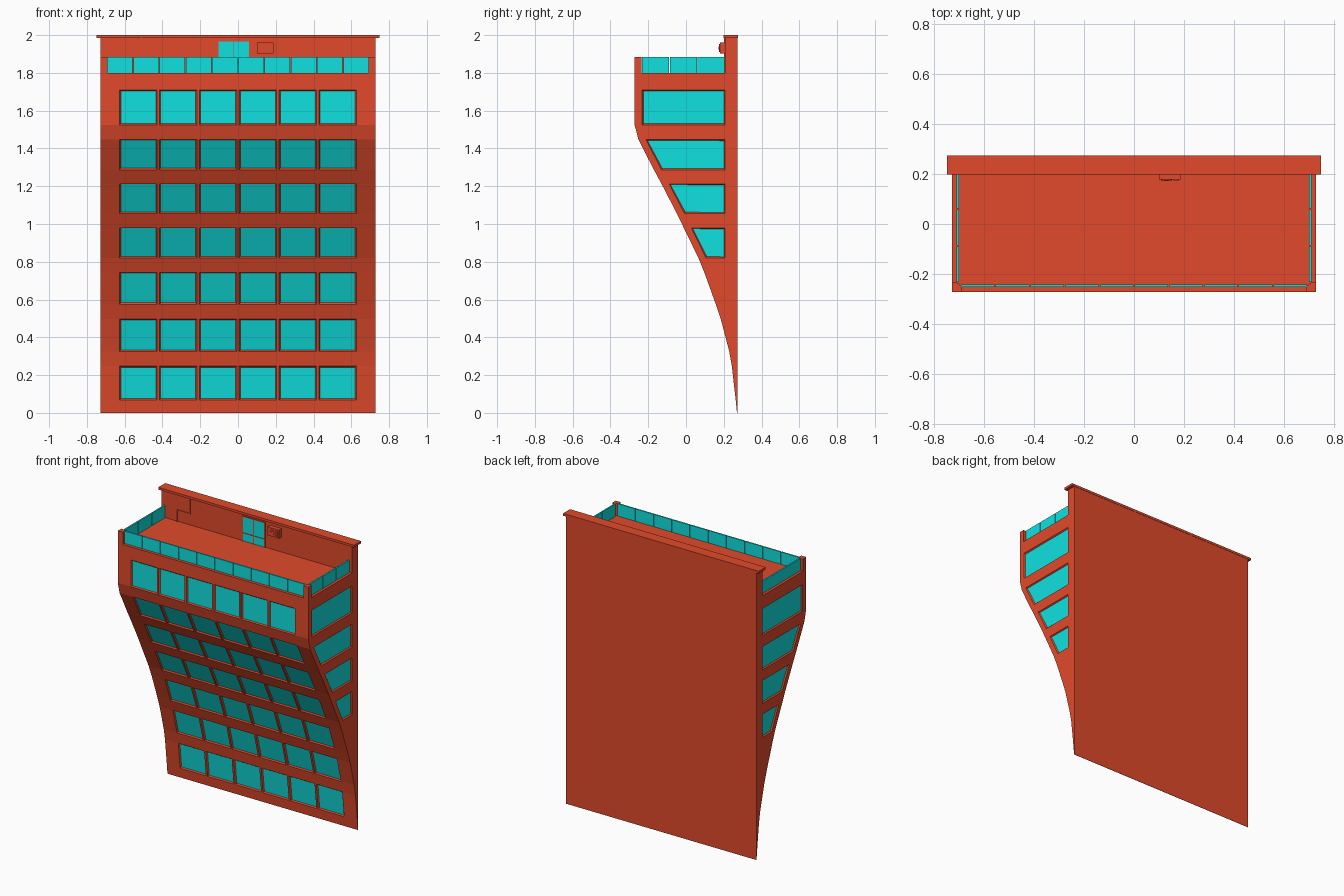
import bpy, bmesh, math
from mathutils import Matrix

if "Cube" in bpy.data.objects:
    bpy.data.objects.remove(bpy.data.objects["Cube"])


def material(name, col):
    m = bpy.data.materials.new(name)
    m.diffuse_color = (*col, 1)
    m.use_nodes = True
    m.node_tree.nodes["Principled BSDF"].inputs["Base Color"].default_value = m.diffuse_color
    return m


RED = material("red_wall", (0.75, 0.068, 0.024))
GLASS = material("cyan_glass", (0.005, 0.75, 0.74))


def finish(name, bm, mat):
    me = bpy.data.meshes.new(name)
    bm.to_mesh(me)
    bm.free()
    me.materials.append(mat)
    ob = bpy.data.objects.new(name, me)
    bpy.context.collection.objects.link(ob)
    return ob


def add_box(bm, x0, x1, y0, y1, z0, z1):
    m = Matrix.Translation(((x0 + x1) / 2, (y0 + y1) / 2, (z0 + z1) / 2))
    m = m @ Matrix.Diagonal((x1 - x0, y1 - y0, z1 - z0, 1))
    bmesh.ops.create_cube(bm, size=1, matrix=m)


def boxes(name, mat, *dims):
    bm = bmesh.new()
    for d in dims:
        add_box(bm, *d)
    return finish(name, bm, mat)


def quad(bm, *pts):
    return bm.faces.new([bm.verts.new(p) for p in pts])


W, BACK, WALL, ROOF = 0.728, 0.272, 0.207, 1.80

# Overhanging front profile (y, z): every odd band carries a window row
profile = [(.27, 0), (.263, .068), (.243, .247), (.229, .325), (.184, .497),
           (.158, .575), (.097, .743), (.066, .82), (-.012, .98), (-.048, 1.055),
           (-.13, 1.213), (-.17, 1.287), (-.252, 1.447), (-.272, 1.525),
           (-.272, 1.71), (-.272, ROOF)]

# Front columns: alternating pier and window
xs = [-W]
for i in range(6):
    c = -0.5275 + 0.211 * i
    xs += [c - 0.099, c + 0.099]
xs.append(W)

bm = bmesh.new()
windows = []
for i, ((ya, za), (yb, zb)) in enumerate(zip(profile, profile[1:])):
    odd = i % 2 == 1
    # front wall band
    cols = list(zip(xs, xs[1:])) if odd else [(-W, W)]
    for k, (x0, x1) in enumerate(cols):
        f = quad(bm, (x0, ya, za), (x1, ya, za), (x1, yb, zb), (x0, yb, zb))
        if odd and k % 2 == 1:
            windows.append(f)
    # side wall bands, with a slanted window on the upper rows
    side_window = odd and i >= 7
    a = [ya, ya + .04, .207, BACK] if side_window else [ya, BACK]
    b = [yb, yb + .04, .207, BACK] if side_window else [yb, BACK]
    for k in range(len(a) - 1):
        for s in (1, -1):
            p = [(s * W, a[k], za), (s * W, a[k + 1], za),
                 (s * W, b[k + 1], zb), (s * W, b[k], zb)]
            f = quad(bm, *(p if s > 0 else p[::-1]))
            if side_window and k == 1:
                windows.append(f)
# back, underside and sunken roof deck
quad(bm, (W, BACK, 0), (-W, BACK, 0), (-W, BACK, ROOF), (W, BACK, ROOF))
quad(bm, (-W, BACK, 0), (W, BACK, 0), (W, .27, 0), (-W, .27, 0))
deck = quad(bm, (-W, -.272, ROOF), (W, -.272, ROOF), (W, .25, ROOF), (-W, .25, ROOF))
bmesh.ops.inset_individual(bm, faces=[deck], thickness=0.035, depth=-0.015)
# recessed window openings; the glass goes into its own object
bmesh.ops.inset_individual(bm, faces=windows, thickness=0.009, depth=-0.008)
glass = bmesh.new()
for f in windows:
    quad(glass, *[v.co.copy() for v in f.verts])
bmesh.ops.delete(bm, geom=windows, context='FACES')
bmesh.ops.remove_doubles(bm, verts=bm.verts, dist=1e-5)
finish("building_body", bm, RED)
finish("window_glass", glass, GLASS)

# Rear parapet wall and cap
boxes("rear_wall", RED, (-W, W, WALL, BACK, ROOF - .02, 1.985))
boxes("wall_cap", RED, (-.748, .748, .198, .274, 1.984, 2.0))

# Terrace glass railing: ten panels in front, three on each side
p = 1.39 / 10
boxes("front_railing", GLASS, *[(-.695 + p * i + .002, -.695 + p * (i + 1) - .002,
                                 -.252, -.242, 1.797, 1.885) for i in range(10)])
q = (WALL + .235) / 3
boxes("side_railing", GLASS, *[(min(s * .70, s * .71), max(s * .70, s * .71),
                                -.235 + q * i + .002, -.235 + q * (i + 1) - .002,
                                1.797, 1.885) for i in range(3) for s in (1, -1)])

# Corner posts of the railing
bm = bmesh.new()
pts = [(.728, -.272), (.728, -.235), (.708, -.235), (.69, -.25), (.69, -.272)]
for s in (1, -1):
    f = quad(bm, *[(s * x, y, 1.79) for x, y in pts])
    r = bmesh.ops.extrude_face_region(bm, geom=[f])
    bmesh.ops.translate(bm, vec=(0, 0, .095),
                        verts=[v for v in r["geom"] if isinstance(v, bmesh.types.BMVert)])
bmesh.ops.recalc_face_normals(bm, faces=bm.faces)
finish("corner_posts", bm, RED)

# Terrace door: glass leaves with red mullions
boxes("door_glass", GLASS, (-.105, .06, WALL - .003, WALL + .01, 1.785, 1.968))
boxes("door_frame", RED,
      (-.11, -.104, .201, .212, 1.785, 1.972), (.059, .065, .201, .212, 1.785, 1.972),
      (-.11, .065, .201, .212, 1.967, 1.973), (-.025, -.02, .201, .212, 1.785, 1.968),
      (-.105, .06, .201, .212, 1.853, 1.858))

# Air conditioner: casing, round fan, vent slats
boxes("air_conditioner", RED, (.10, .187, .179, .21, 1.903, 1.962))
bm = bmesh.new()
for r, d in ((.022, .006), (.009, .012)):
    bmesh.ops.create_cone(bm, cap_ends=True, segments=16, radius1=r, radius2=r, depth=d,
                          matrix=Matrix.Translation((.130, .178, 1.932)) @ Matrix.Rotation(math.pi / 2, 4, 'X'))
finish("fan", bm, RED)
boxes("vent_slats", RED, *[(.158, .18, .175, .18, 1.912 + .011 * i, 1.917 + .011 * i)
                           for i in range(4)])

# Thin pipe stepping down the terrace wall
boxes("wall_pipe", RED, (-.514, -.508, .202, .21, 1.88, 1.985),
      (-.614, -.508, .202, .21, 1.875, 1.881), (-.614, -.608, .202, .21, 1.785, 1.88))
